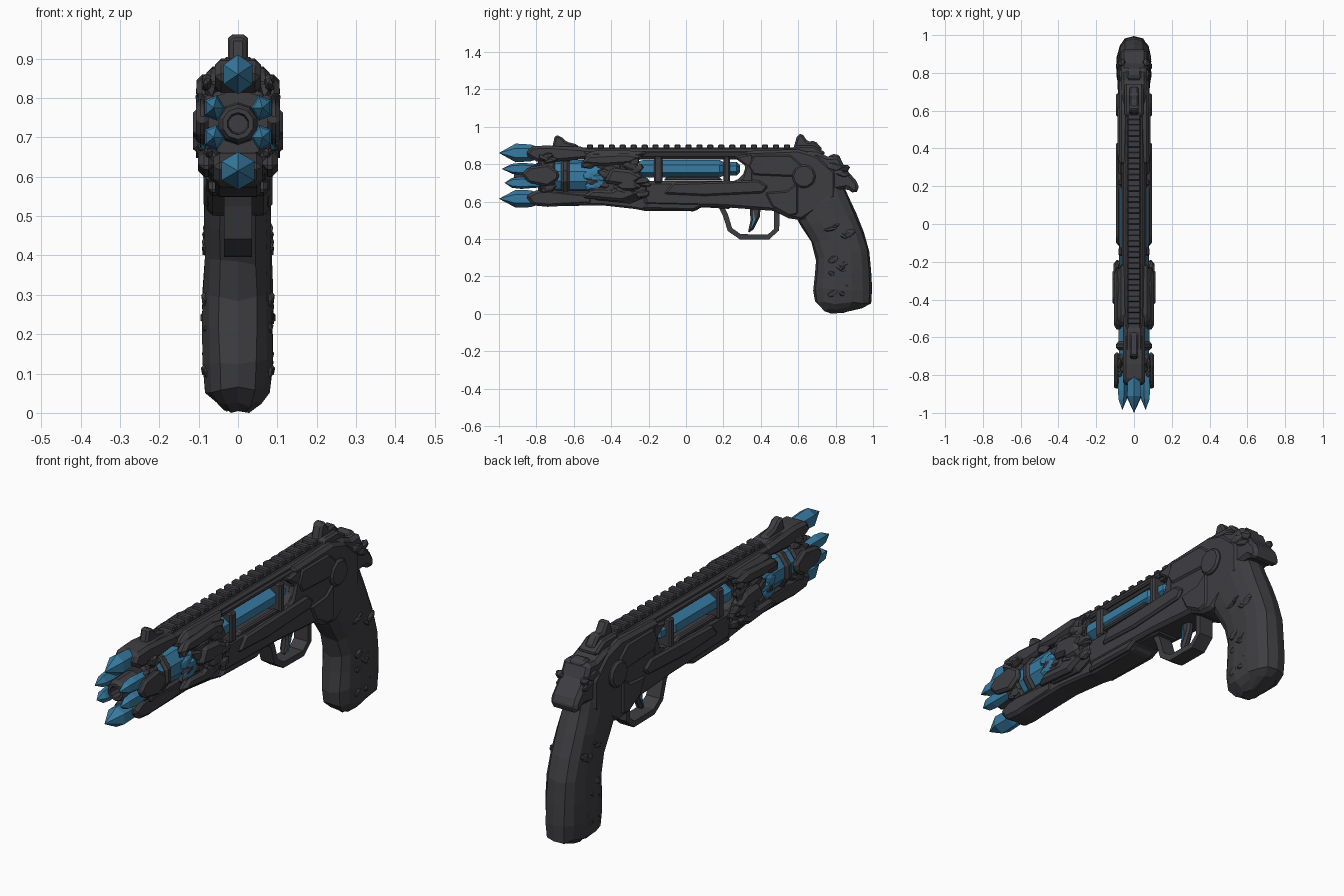
import bpy, bmesh, math, random
from mathutils import Vector

random.seed(4)
if "Cube" in bpy.data.objects:
    bpy.data.objects.remove(bpy.data.objects["Cube"])


def material(name, rgb):
    m = bpy.data.materials.new(name)
    m.use_nodes = True
    m.diffuse_color = (*rgb, 1)
    m.node_tree.nodes["Principled BSDF"].inputs["Base Color"].default_value = (*rgb, 1)
    return m


DARK = material("dark gunmetal", (0.048, 0.047, 0.053))
BLUE = material("crystal blue", (0.04, 0.2, 0.36))


def finish(name, bm, mat, mirror=False, bevel=0):
    bmesh.ops.recalc_face_normals(bm, faces=bm.faces)
    me = bpy.data.meshes.new(name)
    bm.to_mesh(me)
    bm.free()
    me.materials.append(mat)
    ob = bpy.data.objects.new(name, me)
    bpy.context.collection.objects.link(ob)
    if bevel:
        b = ob.modifiers.new("chamfer", "BEVEL")
        b.width, b.segments, b.limit_method = bevel, 1, "ANGLE"
    if mirror:
        ob.modifiers.new("mirror", "MIRROR").use_mirror_merge = False
    return ob


def plate(name, pts, x1, x0=None, mat=DARK, bevel=0.01):
    """Side profile (y, z) extruded in x; with x0 given it is a mirrored pair."""
    bm = bmesh.new()
    start = -x1 if x0 is None else x0
    face = bm.faces.new([bm.verts.new((start, y, z)) for y, z in pts])
    out = bmesh.ops.extrude_face_region(bm, geom=[face])["geom"]
    for v in out:
        if isinstance(v, bmesh.types.BMVert):
            v.co.x = x1
    return finish(name, bm, mat, x0 is not None, bevel)


def box(name, y0, y1, z0, z1, x1, x0=None, mat=DARK, bevel=0.008):
    return plate(name, [(y0, z0), (y1, z0), (y1, z1), (y0, z1)], x1, x0, mat, bevel)


def loft(name, rings, mat, mirror=False, closed=False):
    """Skin a list of equally sized point rings."""
    bm = bmesh.new()
    vs = [[bm.verts.new(p) for p in r] for r in rings]
    n = len(vs[0])
    pairs = list(zip(vs, vs[1:])) + ([(vs[-1], vs[0])] if closed else [])
    for a, b in pairs:
        for i in range(n):
            j = (i + 1) % n
            bm.faces.new((a[i], a[j], b[j], b[i]))
    if not closed:
        bm.faces.new(vs[0])
        bm.faces.new(vs[-1])
    bmesh.ops.remove_doubles(bm, verts=bm.verts, dist=0.0005)
    return finish(name, bm, mat, mirror)


def lathe(name, stations, x=0, z=0.735, sides=10, mat=DARK, sx=1, sz=1, mirror=False, closed=False):
    """Rings of radius r about an axis along y."""
    rings = []
    for y, r in stations:
        angles = [math.tau * (i + 0.5) / sides for i in range(sides)]
        rings.append([(x + sx * r * math.cos(a), y, z + sz * r * math.sin(a)) for a in angles])
    return loft(name, rings, mat, mirror, closed)


def rocks(name, count, ys, zs, xs, size, mat=DARK):
    """Mirrored cluster of jagged shards."""
    bm = bmesh.new()
    for _ in range(count):
        c = Vector((random.uniform(*xs), random.uniform(*ys), random.uniform(*zs)))
        s = Vector((random.uniform(0.4, 0.7), random.uniform(0.8, 1.9), random.uniform(0.5, 1))) * size
        tilt = random.uniform(-0.6, 0.6)
        for v in bmesh.ops.create_icosphere(bm, subdivisions=1, radius=1)["verts"]:
            p = v.co * random.uniform(0.75, 1.1)
            y, z = p.y * s.y, p.z * s.z
            v.co = c + Vector((p.x * s.x, y * math.cos(tilt) - z * math.sin(tilt),
                               y * math.sin(tilt) + z * math.cos(tilt)))
    return finish(name, bm, mat, True)


# Frame: receiver with the lower half of the side window
plate("receiver", [(.31, .87), (.6, .88), (.7, .85), (.8, .76), (.8, .62), (.62, .5), (.55, .51),
                   (.47, .55), (.2, .57), (-.22, .58), (-.24, .71), (.27, .71), (.32, .76)], .08, bevel=.015)
plate("lower_side_rail", [(-.12, .64), (-.07, .70), (.39, .715), (.44, .68), (.41, .645), (.1, .63)], .094, .06)
plate("rear_side_panel", [(.36, .85), (.56, .85), (.64, .78), (.58, .73), (.36, .74), (.33, .79)], .088, .06)
plate("grip_shoulder", [(.42, .65), (.54, .66), (.6, .71), (.6, .53), (.55, .52), (.46, .57)], .088, .06)
plate("underbarrel", [(-.76, .6), (-.7, .575), (-.45, .58), (-.27, .56), (-.22, .55), (.05, .548),
                      (.08, .57), (.24, .56), (.24, .66), (-.76, .66)], .058)
plate("underbarrel_pad", [(-.24, .56), (-.18, .62), (.06, .62), (.1, .58), (.04, .552)], .075)
plate("pivot_cap", [(.63 + .065 * math.cos(i * .628), .735 + .065 * math.sin(i * .628))
                    for i in range(10)], .096, .07)

# Blue energy cell with dark clamps
lathe("energy_cell", [(-.25, .045), (-.23, .05), (.18, .05), (.2, .04), (.27, .04), (.29, .02)],
      z=.775, sides=8, mat=BLUE, sx=1.6)
box("cell_clamp_front", -.17, -.125, .70, .84, .083)
box("cell_clamp_rear", .2, .235, .70, .84, .083)
plate("window_corner", [(.25, .84), (.36, .86), (.36, .7), (.24, .7), (.3, .73), (.32, .79)], .082, .04)
plate("cell_strut", [(-.12, .712), (-.1, .735), (.17, .735), (.2, .712)], .086, .06, bevel=.006)

# Top rail and sights
box("upper_beam", -.62, .64, .825, .88, .055, bevel=.012)
box("upper_side_strip", -.24, .45, .835, .862, .066, bevel=.008)
box("sight_rail", -.56, .62, .865, .888, .034, bevel=.004)
tooth = box("rail_tooth", -.53, -.497, .88, .905, .034, bevel=.005)
rep = tooth.modifiers.new("repeat", "ARRAY")
rep.use_relative_offset = False
rep.use_constant_offset = True
rep.constant_offset_displace = (0, .0585, 0)
rep.count = 19
plate("front_sight", [(-.72, .87), (-.7, .955), (-.67, .95), (-.64, .92), (-.58, .905), (-.56, .87)], .022)
plate("front_sight_base", [(-.74, .86), (-.72, .895), (-.56, .895), (-.5, .86)], .045)
plate("rear_sight", [(.57, .87), (.595, .955), (.62, .965), (.65, .92), (.69, .925), (.73, .88), (.72, .86)], .025)
plate("rear_sight_base", [(.56, .86), (.58, .9), (.68, .9), (.75, .86), (.72, .84)], .05)

# Rear tang and hammer spur
plate("rear_tang", [(.6, .87), (.7, .865), (.76, .84), (.82, .845), (.85, .78), (.92, .7), (.925, .66),
                    (.9, .64), (.86, .67), (.8, .66), (.68, .68)], .07, bevel=.022)
plate("hammer_spur", [(.74, .82), (.78, .855), (.82, .85), (.84, .78), (.78, .74)], .038)
rocks("tang_shards", 9, (.66, .86), (.69, .81), (.05, .066), .034)

# Faceted grip: front edge, rear edge and half width for each section
SECTIONS = [((.58, .68), (.84, .69), .08), ((.57, .54), (.87, .63), .085), ((.62, .46), (.91, .54), .088),
            ((.67, .38), (.95, .44), .088), ((.695, .29), (.98, .34), .09), ((.69, .22), (.99, .23), .092),
            ((.68, .13), (.995, .13), .09), ((.69, .06), (.99, .055), .084), ((.73, .02), (.95, .035), .06),
            ((.77, .003), (.85, .003), .035)]
grip = []
for (fy, fz), (ry, rz), w in SECTIONS:
    ring = []
    for i in range(14):
        a = math.tau * i / 14
        c, s = math.cos(a), math.sin(a)
        t = 0.5 + 0.5 * math.copysign(abs(c) ** .8, c)
        k = random.uniform(.94, 1.02)
        ring.append((w * k * math.copysign(abs(s) ** .75, s), fy + (ry - fy) * t,
                     max(0, fz + (rz - fz) * t + random.uniform(-.008, .008))))
    grip.append(ring)
loft("grip", grip, DARK)
rocks("grip_chips", 12, (.76, .88), (.1, .5), (.078, .083), .024)

# Trigger guard swept as a rectangular bar, and trigger
PATH = [(.19, .57), (.21, .53), (.235, .45), (.29, .412), (.44, .41), (.485, .45), (.485, .57)]
bar = []
for k, (y, z) in enumerate(PATH):
    a, b = Vector(PATH[max(k - 1, 0)]), Vector(PATH[min(k + 1, len(PATH) - 1)])
    d = (b - a).normalized() * .014
    bar.append([(x, y - d.y * q, z + d.x * q) for x, q in ((-.036, -1), (.036, -1), (.036, 1), (-.036, 1))])
loft("trigger_guard", bar, DARK)
plate("trigger", [(.34, .58), (.345, .5), (.33, .43), (.36, .45), (.395, .52), (.4, .58)], .018)
plate("trigger_inlay", [(.36, .56), (.357, .5), (.345, .45), (.37, .5)], .022, .016, BLUE, 0)

# Jagged shroud around the barrel
plate("shroud", [(-.5, .61), (-.3, .59), (-.2, .63), (-.2, .70), (-.26, .73), (-.26, .82), (-.2, .87), (-.5, .875),
                 (-.56, .83), (-.46, .78), (-.44, .72), (-.53, .67)], .088, bevel=.02)
plate("shroud_blade_top", [(-.57, .80), (-.52, .85), (-.32, .86), (-.22, .84), (-.3, .80), (-.44, .79)], .106, .06, bevel=.015)
plate("shroud_blade_low", [(-.56, .62), (-.5, .665), (-.4, .66), (-.33, .69), (-.24, .64), (-.34, .6)], .102, .06, bevel=.015)
plate("shroud_blade_mid", [(-.44, .70), (-.4, .78), (-.3, .77), (-.22, .73), (-.3, .68)], .114, .06, bevel=.016)
lathe("shroud_boss", [(-.36, .02), (-.34, .04), (-.28, .04), (-.26, .02)], x=.09, z=.69, sides=6, sx=.7, mirror=True)
rocks("shroud_shards", 26, (-.54, -.22), (.62, .84), (.08, .094), .034)
rocks("shroud_blue_shards", 4, (-.52, -.46), (.69, .76), (.078, .085), .035, BLUE)

# Barrel core, bands and prongs
lathe("barrel_core", [(-.75, .07), (-.73, .084), (-.46, .088), (-.42, .07)], mat=BLUE)
for label, y, h in (("front", -.745, .045), ("rear", -.645, .022)):
    lathe(label + "_barrel_band", [(y - h, .088), (y - h + .012, .099), (y + h - .012, .099), (y + h, .088)])
plate("upper_prong", [(-.86, .85), (-.83, .895), (-.74, .9), (-.54, .885), (-.5, .83), (-.74, .81), (-.8, .815)], .058, bevel=.015)
plate("lower_prong", [(-.86, .63), (-.82, .58), (-.74, .572), (-.5, .585), (-.5, .64), (-.74, .665), (-.8, .66)], .062, bevel=.015)
plate("side_prong", [(-.88, .745), (-.84, .785), (-.74, .80), (-.68, .76), (-.68, .72), (-.74, .68), (-.84, .70)], .107, .075, bevel=.012)
rocks("prong_shards", 8, (-.82, -.7), (.61, .86), (.07, .082), .028)

# Hollow muzzle and crystals
lathe("muzzle", [(-.76, .055), (-.9, .05), (-.92, .04), (-.92, .028), (-.8, .024), (-.76, .024)], closed=True)
lathe("muzzle_bore_end", [(-.8, .026), (-.78, .026)])
lathe("upper_crystal", [(-.77, .025), (-.83, .045), (-.91, .05), (-1, 0)], z=.86, sides=6, mat=BLUE, sx=.85)
lathe("lower_crystal", [(-.77, .025), (-.83, .045), (-.91, .048), (-1, 0)], z=.615, sides=6, mat=BLUE)
for label, z, tip in (("high", .775, -.985), ("low", .70, -.97)):
    lathe(label + "_side_crystals", [(-.76, .024), (-.88, .034), (-.93, .028), (tip, 0)],
          x=.062, z=z, sides=5, mat=BLUE, sx=.85, mirror=True)
